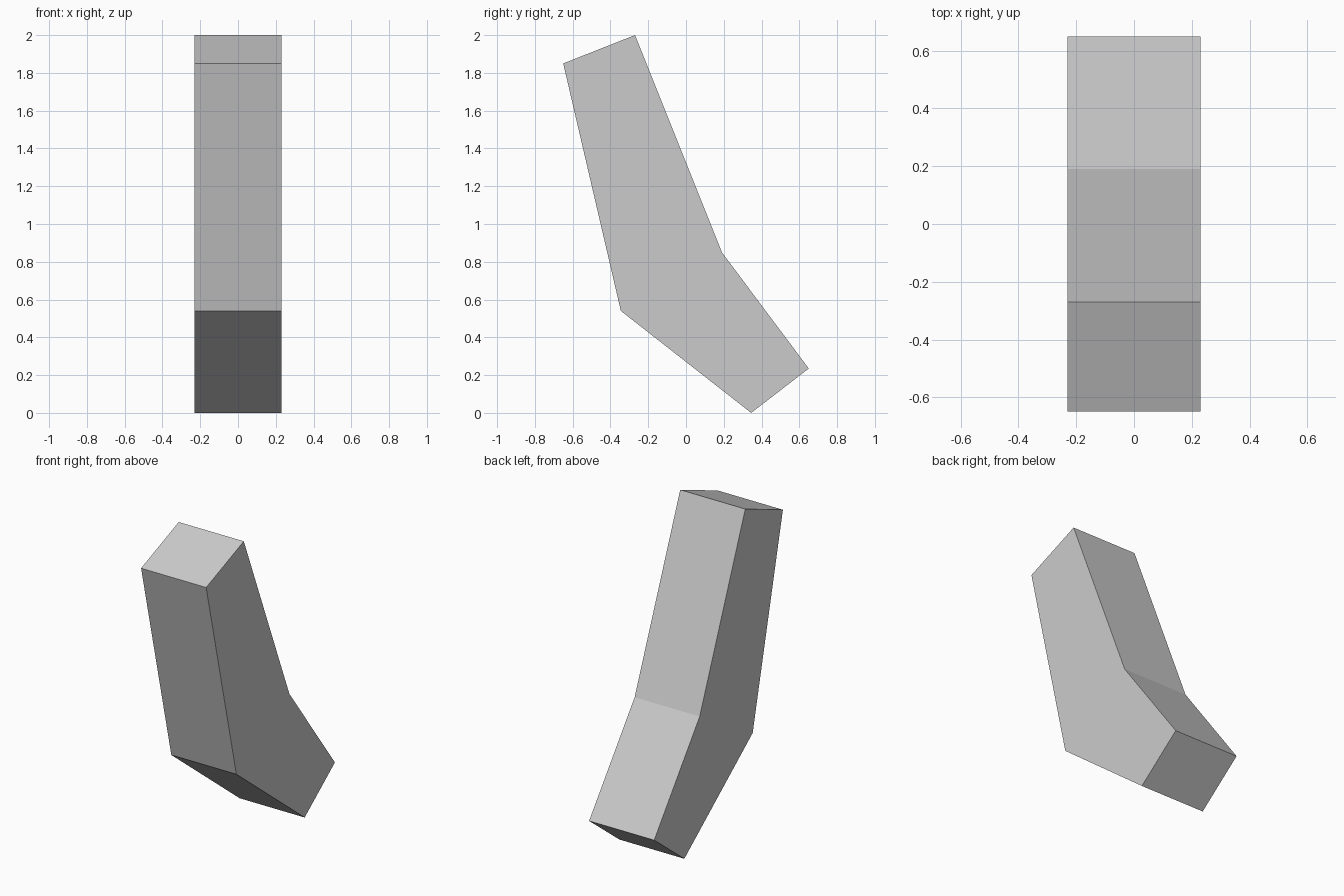
import bpy
import bmesh
from mathutils import Vector

cube = bpy.data.objects.get("Cube")
if cube:
    bpy.data.objects.remove(cube, do_unlink=True)

HALF_WIDTH = 0.23

# Side profile of the bent bar as (y, z)
PROFILE = [(-0.65, 1.85), (-0.345, 0.54), (0.345, 0.0),
           (0.65, 0.235), (0.19, 0.85), (-0.27, 2.0)]

# Plain grey material
grey = bpy.data.materials.new("light_grey")
grey.use_nodes = True
colour = (0.6, 0.6, 0.6, 1.0)
grey.diffuse_color = colour
grey.node_tree.nodes["Principled BSDF"].inputs["Base Color"].default_value = colour

# Bent bar: extrude the profile across the width
bm = bmesh.new()
side = bm.faces.new([bm.verts.new((-HALF_WIDTH, y, z)) for y, z in PROFILE])
extruded = bmesh.ops.extrude_face_region(bm, geom=[side], use_keep_orig=True)
moved = [v for v in extruded["geom"] if isinstance(v, bmesh.types.BMVert)]
bmesh.ops.translate(bm, verts=moved, vec=Vector((2 * HALF_WIDTH, 0, 0)))
bmesh.ops.recalc_face_normals(bm, faces=bm.faces)

mesh = bpy.data.meshes.new("bent_bar")
bm.to_mesh(mesh)
bm.free()
mesh.materials.append(grey)
bent_bar = bpy.data.objects.new("bent_bar", mesh)
bpy.context.collection.objects.link(bent_bar)
